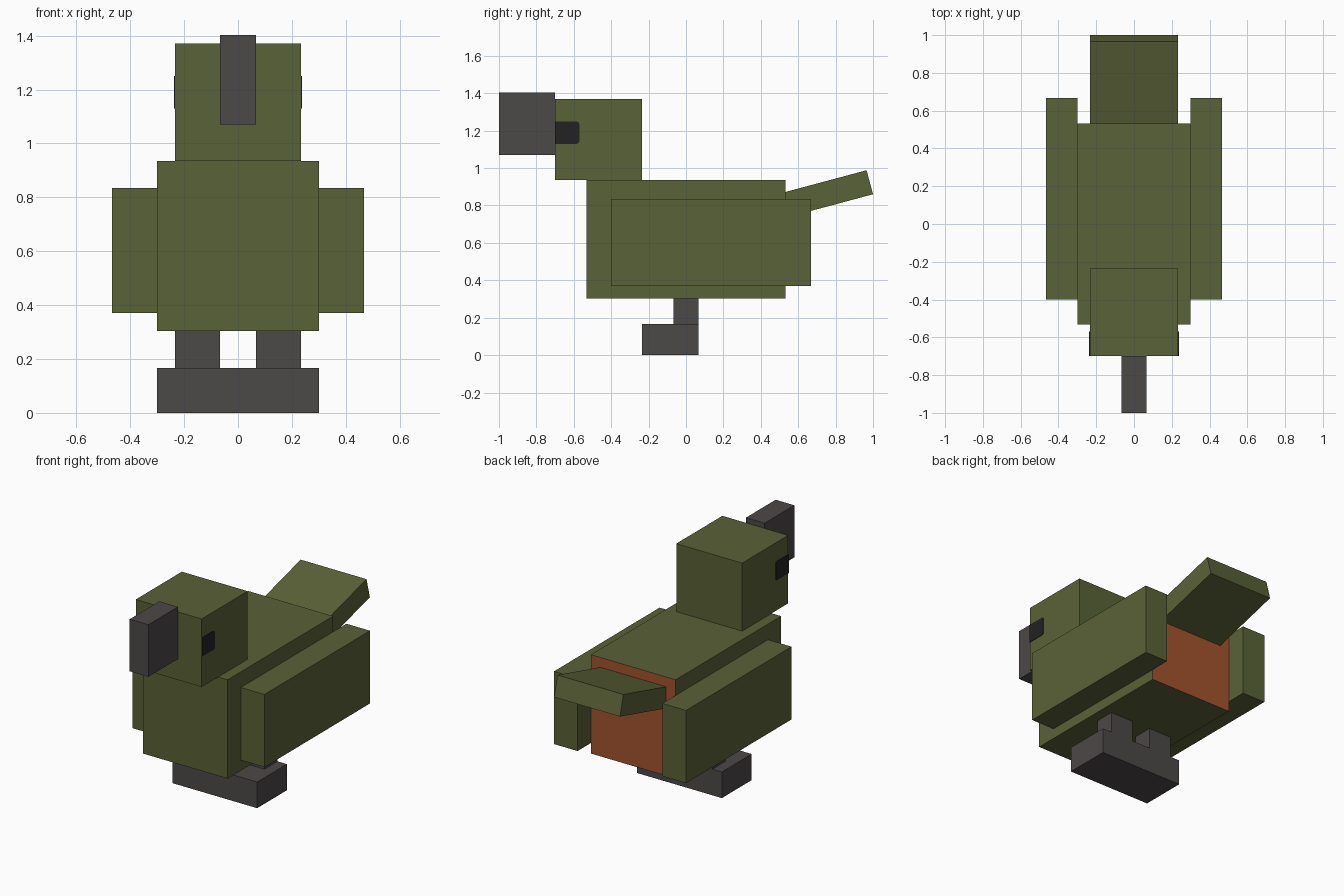
import bpy, bmesh, math
from mathutils import Matrix, Vector

cube = bpy.data.objects.get("Cube")
if cube:
    bpy.data.objects.remove(cube, do_unlink=True)


def material(name, rgb):
    m = bpy.data.materials.new(name)
    m.use_nodes = True
    colour = (*rgb, 1.0)
    m.diffuse_color = colour
    m.node_tree.nodes["Principled BSDF"].inputs["Base Color"].default_value = colour
    return m


olive = material("olive_green", (0.102, 0.122, 0.038))
grey = material("dark_grey", (0.073, 0.065, 0.065))
rust = material("rust_orange", (0.36, 0.088, 0.027))
black = material("eye_black", (0.016, 0.016, 0.016))


def finish(name, bm, *mats):
    bmesh.ops.recalc_face_normals(bm, faces=bm.faces)
    mesh = bpy.data.meshes.new(name)
    bm.to_mesh(mesh)
    bm.free()
    for m in mats:
        mesh.materials.append(m)
    ob = bpy.data.objects.new(name, mesh)
    bpy.context.collection.objects.link(ob)
    return ob


def box_mesh(x, y, z):
    """Box spanning the given (low, high) range on each axis."""
    bm = bmesh.new()
    size = [b - a for a, b in (x, y, z)]
    mid = Vector([(a + b) / 2 for a, b in (x, y, z)])
    bmesh.ops.create_cube(bm, size=1,
                          matrix=Matrix.Translation(mid) @ Matrix.Diagonal((*size, 1)))
    return bm


def box(name, mat, x, y, z):
    return finish(name, box_mesh(x, y, z), mat)


# Body with a coloured rump on its rear face
bm = box_mesh((-0.3, 0.3), (-0.533, 0.533), (0.303, 0.935))
bm.normal_update()
for f in bm.faces:
    f.material_index = 1 if f.normal.y > 0.9 else 0
finish("body", bm, olive, rust)

# Head, beak and joined foot block
box("head", olive, (-0.233, 0.233), (-0.7, -0.235), (0.935, 1.37))
box("beak", grey, (-0.066, 0.066), (-1.0, -0.7), (1.07, 1.403))
box("feet", grey, (-0.3, 0.3), (-0.235, 0.066), (0, 0.167))

# Tail tilted upward, its root hidden in the body
length, thick = 0.5, 0.133
tail = box("tail", olive, (-0.233, 0.233), (-length, 0), (0, thick))
tail.location = (0, 1.0, 0.86)
tail.rotation_euler.x = math.radians(15)

# Paired wings, legs and eyes
for side, s in (("left", 1), ("right", -1)):
    def span(a, b):
        return tuple(sorted((a * s, b * s)))

    box(side + "_wing", olive, span(0.3, 0.467), (-0.4, 0.667), (0.37, 0.835))
    box(side + "_leg", grey, span(0.067, 0.233), (-0.066, 0.066), (0.167, 0.303))

    # Eye plate flush with the head front, rear corners softened
    bm = box_mesh(span(0.233, 0.237), (-0.7, -0.57), (1.13, 1.25))
    corners = [e for e in bm.edges
               if all(v.co.y > -0.6 for v in e.verts)
               and abs(e.verts[0].co.x - e.verts[1].co.x) > 0.001]
    bmesh.ops.bevel(bm, geom=corners, offset=0.015, segments=2,
                    profile=0.5, affect='EDGES')
    finish(side + "_eye", bm, black)
